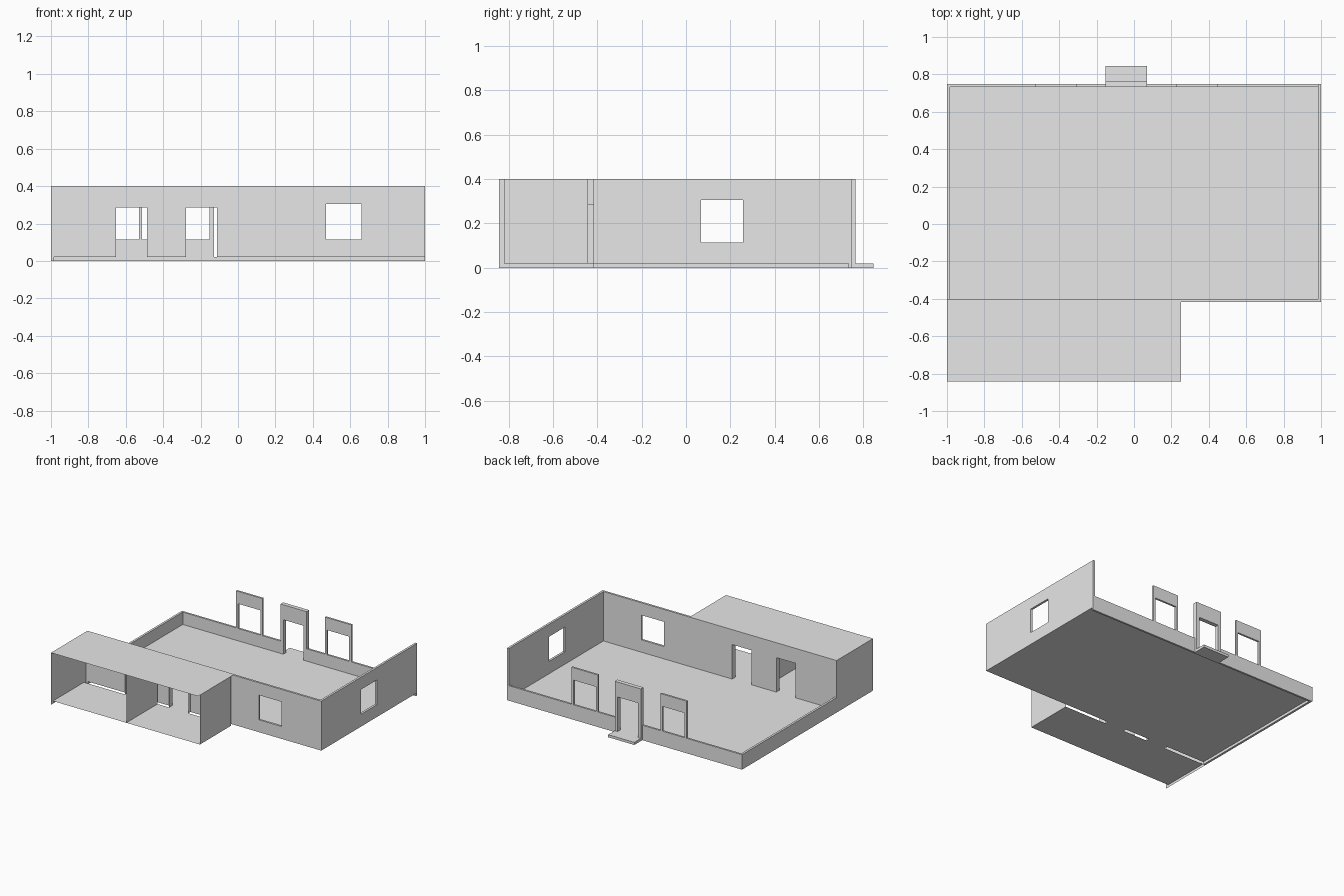
import bpy
import bmesh

cube = bpy.data.objects.get("Cube")
if cube:
    bpy.data.objects.remove(cube, do_unlink=True)

GREY = bpy.data.materials.new("plain_grey")
GREY.use_nodes = True
GREY.diffuse_color = (0.8, 0.8, 0.8, 1)
GREY.node_tree.nodes["Principled BSDF"].inputs["Base Color"].default_value = (0.8, 0.8, 0.8, 1)


def finish(name, bm):
    mesh = bpy.data.meshes.new(name)
    bm.to_mesh(mesh)
    bm.free()
    mesh.materials.append(GREY)
    obj = bpy.data.objects.new(name, mesh)
    bpy.context.collection.objects.link(obj)
    return obj


def add_box(bm, x, y, z):
    """Box from three (low, high) ranges."""
    verts = bmesh.ops.create_cube(bm, size=1)["verts"]
    for v in verts:
        for i, (lo, hi) in enumerate((x, y, z)):
            v.co[i] = lo if v.co[i] < 0 else hi


def box(name, x, y, z):
    bm = bmesh.new()
    add_box(bm, x, y, z)
    return finish(name, bm)


def sheet(name, x, y, z, flip=False):
    """Single flat face; the range given as one number is the flat axis."""
    ranges = [r if isinstance(r, tuple) else (r, r) for r in (x, y, z)]
    flat = next(i for i, r in enumerate((x, y, z)) if not isinstance(r, tuple))
    u, w = (flat + 1) % 3, (flat + 2) % 3
    bm = bmesh.new()
    verts = []
    for a, b in ((0, 0), (1, 0), (1, 1), (0, 1)):
        co = [r[0] for r in ranges]
        co[u], co[w] = ranges[u][a], ranges[w][b]
        verts.append(bm.verts.new(co))
    face = bm.faces.new(verts)
    if flip:
        face.normal_flip()
    return finish(name, bm)


def wall(name, axis, along, across, z, openings=()):
    """Wall running on an axis, built of piers, sills and headers round openings."""
    bm = bmesh.new()

    def part(span, height):
        if height[1] - height[0] > 0.001 and span[1] - span[0] > 0.001:
            ranges = (span, across) if axis == "x" else (across, span)
            add_box(bm, *ranges, height)

    start = along[0]
    for lo, hi, bottom, top in openings:
        part((start, lo), z)
        part((lo, hi), (z[0], bottom))
        part((lo, hi), (top, z[1]))
        start = hi
    part((start, along[1]), z)
    return finish(name, bm)


# Main levels
FLOOR, LOW, TOP = 0.02, 0.115, 0.4
WIN_TOP, DOOR_TOP = 0.305, 0.285
FRONT, BACK = (-0.417, -0.401), (0.733, 0.748)
DOORS = ((-0.652, -0.487), (-0.277, -0.112))
STEP_X = (-0.152, 0.07)

# Main room
sheet("main_floor", (-1, 1), (FRONT[0], BACK[1]), FLOOR)
wall("front_wall", "x", (-1, 0.983), FRONT, (FLOOR, TOP),
     [(*d, FLOOR, DOOR_TOP) for d in DOORS] + [(0.47, 0.66, LOW, WIN_TOP)])
wall("left_wall", "y", (FRONT[0], BACK[1]), (0.983, 1), (FLOOR, TOP),
     [(0.068, 0.258, LOW, WIN_TOP)])
box("low_right_wall", (-1, -0.983), (FRONT[0], BACK[1]), (0, LOW))
wall("low_back_wall", "x", (-1, 1), BACK, (0, LOW),
     [(-0.127, 0.045, FLOOR, LOW)])

# Standing window frames on the back wall
for side, x0 in (("right", -0.53), ("left", 0.225)):
    wall(side + "_window_frame", "x", (x0, x0 + 0.225), BACK, (LOW, TOP),
         [(x0 + 0.018, x0 + 0.207, LOW, WIN_TOP)])

# Entrance frame and step
wall("entrance_frame", "x", STEP_X, (BACK[0], 0.765), (0, TOP),
     [(-0.127, 0.045, FLOOR, DOOR_TOP)])
box("entrance_step", STEP_X, (0.765, 0.845), (0, FLOOR))

# Front annex, made of thin sheets and left open at its front
INNER = (-0.82, -0.443)
sheet("annex_roof", (-1, 0.25), (-0.843, FRONT[1]), TOP)
sheet("annex_floor", (-1, 0.25), INNER, FLOOR)
sheet("annex_left_wall", 0.25, INNER, (FLOOR, TOP))
sheet("annex_right_wall", -1, (-0.843, FRONT[0]), (0, TOP), flip=True)
sheet("annex_partition", -0.375, INNER, (FLOOR, TOP))

# Short passages joining the annex to the main room
LINK = (INNER[1], FRONT[0])
for i, d in enumerate(DOORS, 1):
    sheet(f"passage_{i}_threshold", d, LINK, FLOOR)
    sheet(f"passage_{i}_ceiling", d, LINK, DOOR_TOP, flip=True)
    sheet(f"passage_{i}_right_jamb", d[0], LINK, (FLOOR, DOOR_TOP))
    sheet(f"passage_{i}_left_jamb", d[1], LINK, (FLOOR, DOOR_TOP), flip=True)
